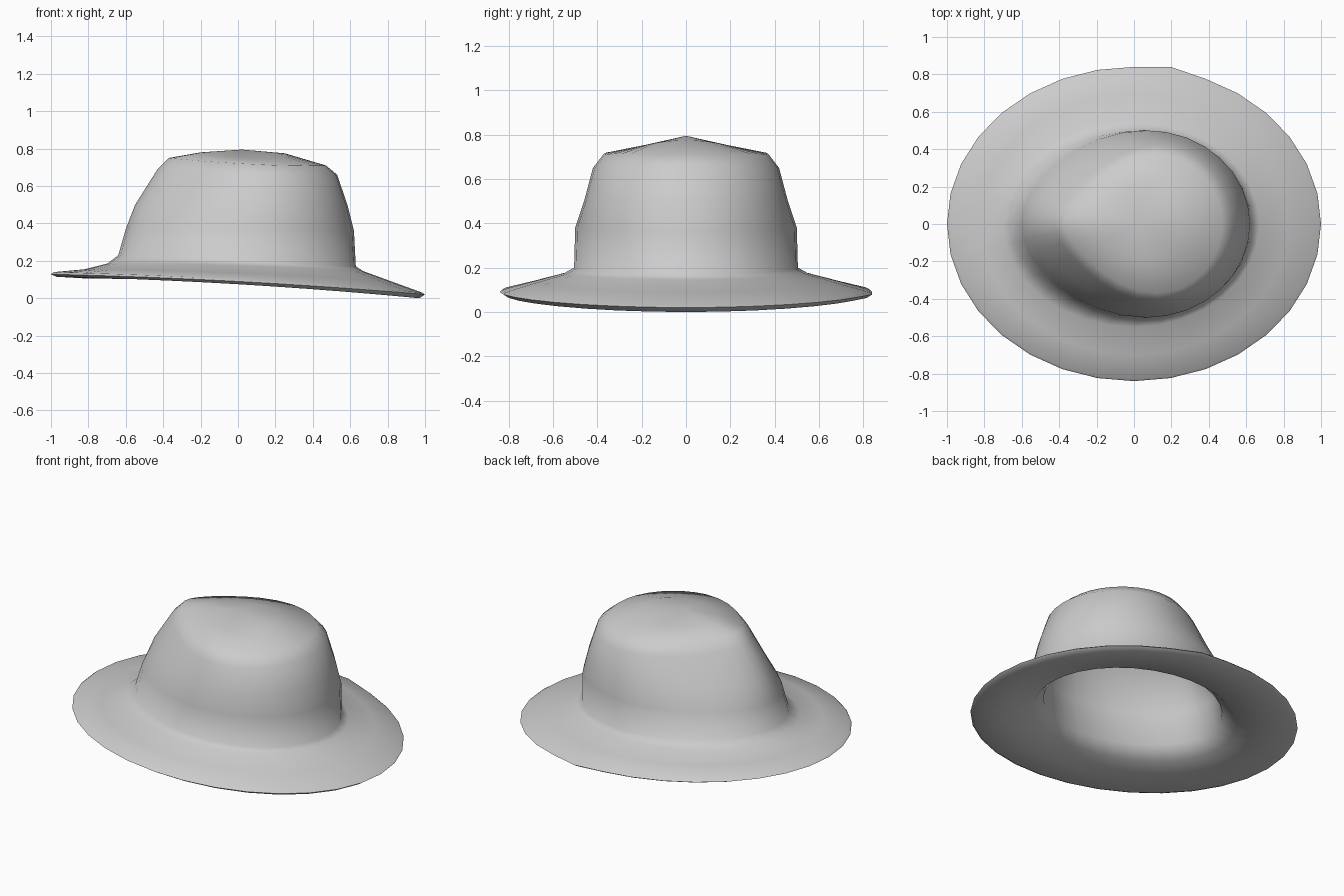
import bpy, bmesh, math

cube = bpy.data.objects.get("Cube")
if cube:
    bpy.data.objects.remove(cube, do_unlink=True)

felt = bpy.data.materials.new("grey felt")
felt.use_nodes = True
felt.diffuse_color = (0.6, 0.6, 0.6, 1)
felt.node_tree.nodes["Principled BSDF"].inputs["Base Color"].default_value = (0.6, 0.6, 0.6, 1)

SIDES = 32


def ring(bm, left, right, depth, mid, heights, pinch, bump=0.0):
    """Egg-shaped loop: pinched towards -x, height varying from left to right."""
    zl, zm, zr = heights
    loop = []
    for i in range(SIDES):
        a = 2 * math.pi * i / SIDES
        c, s = math.cos(a), math.sin(a)
        x = mid + c * (right - mid if c > 0 else mid - left)
        y = depth * s * (1 - pinch * c * c if c < 0 else 1)
        if s > 0 and 0.1 < c < 0.3:
            y *= 1 + bump
        z = zm + (zr - zl) / 2 * c + ((zr + zl) / 2 - zm) * c * c
        loop.append(bm.verts.new((x, y, z)))
    return loop


# left, right, half depth, widest x, heights (left, middle, right), pinch
crown = [
    (-0.20, 0.25, 0.20, 0.05, (0.78, 0.75, 0.775), 0.2),
    (-0.37, 0.47, 0.37, 0.12, (0.75, 0.715, 0.71), 0.4),
    (-0.43, 0.53, 0.42, 0.12, (0.69, 0.65, 0.66), 0.4),
    (-0.55, 0.585, 0.46, 0.10, (0.50, 0.50, 0.50), 0.28),
    (-0.60, 0.62, 0.50, 0.07, (0.37, 0.38, 0.36), 0.12),
    (-0.64, 0.63, 0.505, 0.04, (0.23, 0.20, 0.17), 0.04),
]
brim = [
    (-0.70, 0.67, 0.55, 0, (0.185, 0.175, 0.145), 0),
    (-0.82, 0.82, 0.70, 0, (0.155, 0.135, 0.09), 0),
    (-0.985, 0.985, 0.83, 0, (0.14, 0.10, 0.03), 0, 0.02),
    (-1.0, 1.0, 0.84, 0, (0.128, 0.09, 0.02), 0, 0.02),
    (-0.97, 0.97, 0.815, 0, (0.115, 0.075, 0.0), 0, 0.02),
    (-0.80, 0.80, 0.66, 0, (0.105, 0.09, 0.05), 0),
    (-0.64, 0.62, 0.50, 0, (0.13, 0.12, 0.10), 0),
]
lining = [
    (-0.56, 0.56, 0.44, 0.04, (0.20, 0.18, 0.16), 0.04),
    (-0.54, 0.555, 0.44, 0.07, (0.38, 0.38, 0.38), 0.12),
    (-0.40, 0.48, 0.38, 0.12, (0.62, 0.60, 0.60), 0.4),
    (-0.28, 0.38, 0.28, 0.10, (0.68, 0.67, 0.66), 0.4),
]

# One continuous skin: crown, over the brim edge, then up into the lining
bm = bmesh.new()
loops = [ring(bm, *r) for r in crown + brim + lining]
for upper, lower in zip(loops, loops[1:]):
    for i in range(SIDES):
        j = (i + 1) % SIDES
        bm.faces.new((upper[i], lower[i], lower[j], upper[j]))
for loop, height in ((loops[0], 0.795), (loops[-1], 0.71)):
    tip = bm.verts.new((0.02, 0, height))
    for i in range(SIDES):
        bm.faces.new((tip, loop[i], loop[(i + 1) % SIDES]))
bmesh.ops.recalc_face_normals(bm, faces=bm.faces)

mesh = bpy.data.meshes.new("hat")
bm.to_mesh(mesh)
bm.free()
mesh.materials.append(felt)
hat = bpy.data.objects.new("hat", mesh)
bpy.context.collection.objects.link(hat)
bpy.context.view_layer.objects.active = hat
hat.select_set(True)
bpy.ops.object.shade_smooth_by_angle(angle=math.radians(75))
